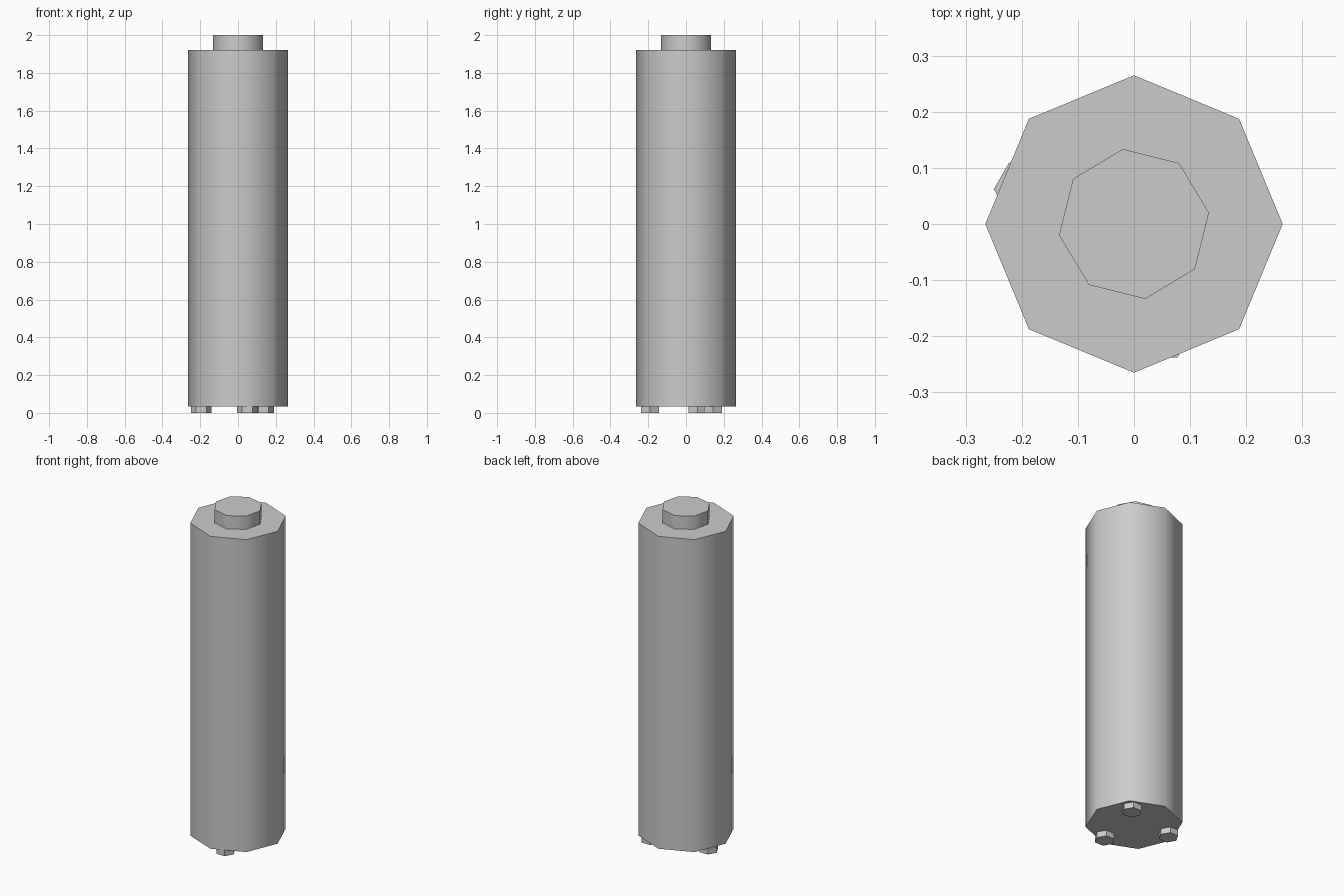
import bpy
import math

cube = bpy.data.objects.get("Cube")
if cube:
    bpy.data.objects.remove(cube, do_unlink=True)

grey = bpy.data.materials.new("plain_grey")
grey.use_nodes = True
colour = (0.6, 0.6, 0.6, 1)
grey.diffuse_color = colour
grey.node_tree.nodes["Principled BSDF"].inputs["Base Color"].default_value = colour


def prism(name, sides, radius, bottom, top, x=0, y=0, first_corner=0):
    """Upright prism whose first corner sits at the given angle from +x."""
    # Cylinder primitives put their first corner on +y
    turn = math.radians(first_corner - 90)
    bpy.ops.mesh.primitive_cylinder_add(
        vertices=sides, radius=radius, depth=top - bottom,
        location=(x, y, (bottom + top) / 2), rotation=(0, 0, turn))
    part = bpy.context.object
    part.name = name
    part.data.materials.append(grey)
    # Octagon sides blend; caps and hexagon sides stay crisp
    bpy.ops.object.shade_smooth_by_angle(angle=math.radians(50))
    return part


# Main column and the stud on top
prism("body", 8, 0.265, 0.035, 1.92)
prism("top_stud", 8, 0.135, 1.92, 2.0, first_corner=8.5)

# Three hexagonal feet
feet = {"left_back_foot": (0.135, 0.143),
        "right_foot": (-0.195, 0.062),
        "front_foot": (0.05, -0.19)}
for name, (x, y) in feet.items():
    prism(name, 6, 0.055, 0, 0.035, x, y)
